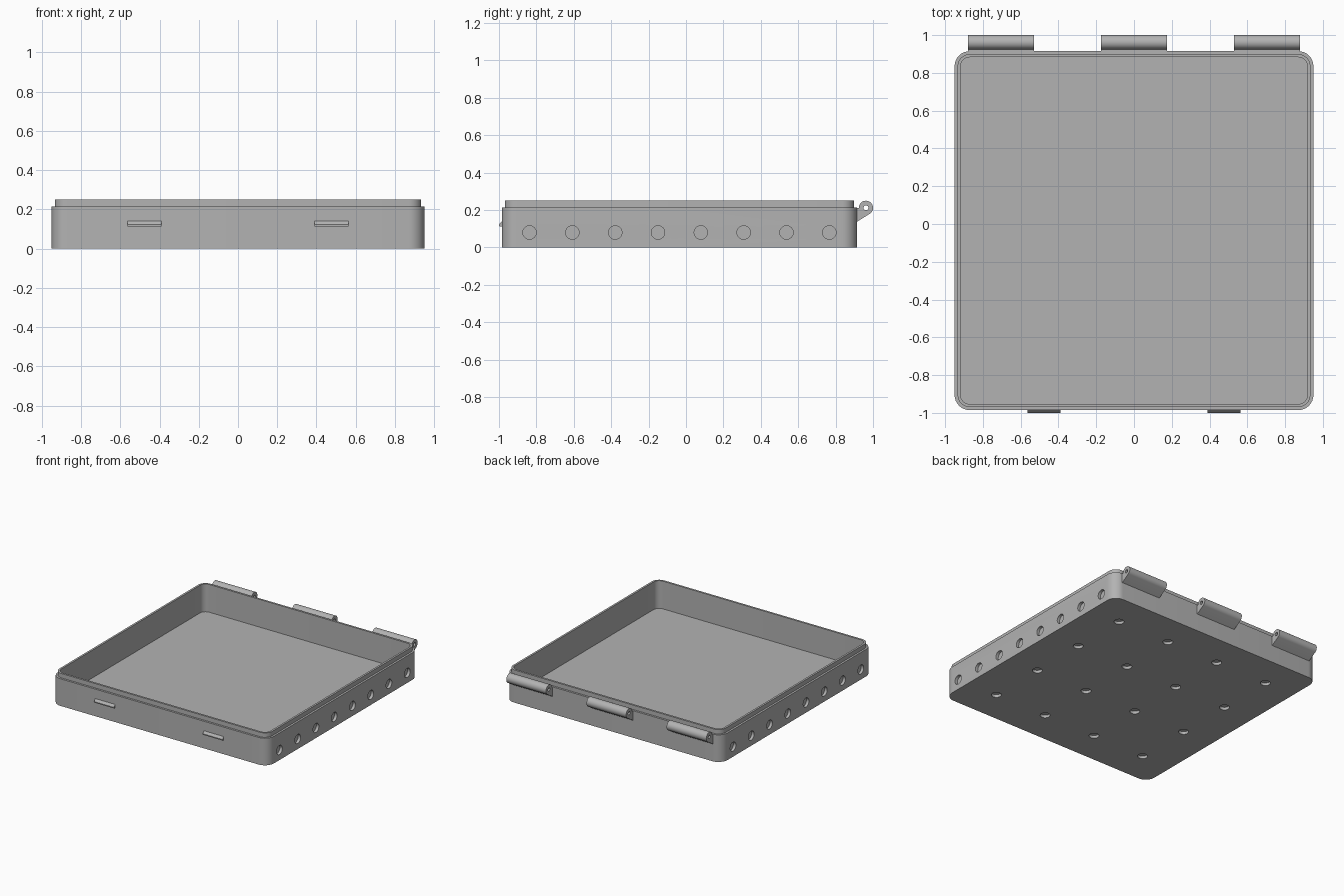
import bpy, bmesh, math
from mathutils import Matrix, Vector

if "Cube" in bpy.data.objects:
    bpy.data.objects.remove(bpy.data.objects["Cube"])

HALF, CY = 0.95, -0.035          # half width and y centre of the tray
BACK, FRONT = CY + HALF, CY - HALF
STEP = 0.229                     # spacing of the magnet holes

grey = bpy.data.materials.new("plain grey")
grey.use_nodes = True
colour = (0.45, 0.45, 0.45, 1)
grey.diffuse_color = colour
grey.node_tree.nodes["Principled BSDF"].inputs["Base Color"].default_value = colour


def finish(name, bm):
    bmesh.ops.recalc_face_normals(bm, faces=bm.faces)
    mesh = bpy.data.meshes.new(name)
    bm.to_mesh(mesh)
    bm.free()
    mesh.materials.append(grey)
    ob = bpy.data.objects.new(name, mesh)
    bpy.context.collection.objects.link(ob)
    return ob


def activate(ob):
    bpy.ops.object.select_all(action='DESELECT')
    ob.select_set(True)
    bpy.context.view_layer.objects.active = ob


def smooth(ob):
    activate(ob)
    bpy.ops.object.shade_smooth_by_angle(angle=math.radians(30))


def cut(ob, cutter):
    activate(ob)
    mod = ob.modifiers.new("cut", 'BOOLEAN')
    mod.operation, mod.solver, mod.object = 'DIFFERENCE', 'EXACT', cutter
    bpy.ops.object.modifier_apply(modifier=mod.name)
    bpy.data.objects.remove(cutter)


def rounded_ring(bm, inset, z, radius=0.08, steps=8):
    r = radius - inset
    c = HALF - radius
    ring = []
    for q in range(4):
        mid = math.pi / 4 + q * math.pi / 2
        ox, oy = math.copysign(c, math.cos(mid)), math.copysign(c, math.sin(mid))
        for i in range(steps + 1):
            a = (q + i / steps) * math.pi / 2
            ring.append(bm.verts.new((ox + r * math.cos(a), CY + oy + r * math.sin(a), z)))
    return ring


def extrude_x(bm, profile, x0, x1):
    a, b = ([bm.verts.new((x, y, z)) for y, z in profile] for x in (x0, x1))
    bm.faces.new(a)
    bm.faces.new(b)
    n = len(a)
    for i in range(n):
        bm.faces.new((a[i], a[(i + 1) % n], b[(i + 1) % n], b[i]))


def add_cylinder(bm, centre, radius, depth, along_x=False):
    turn = Matrix.Rotation(math.pi / 2, 4, 'Y') if along_x else Matrix()
    bmesh.ops.create_cone(bm, cap_ends=True, segments=32, radius1=radius, radius2=radius,
                          depth=depth, matrix=Matrix.Translation(centre) @ turn)


# Tray body: outer wall, stepped rim, inner wall and floor
bm = bmesh.new()
rings = [rounded_ring(bm, i, z) for i, z in
         ((0, 0), (0, 0.215), (0.016, 0.215), (0.016, 0.25), (0.032, 0.25), (0.032, 0.03))]
n = len(rings[0])
for lo, hi in zip(rings, rings[1:]):
    for i in range(n):
        bm.faces.new((lo[i], lo[(i + 1) % n], hi[(i + 1) % n], hi[i]))
bm.faces.new(rings[0])
bm.faces.new(rings[-1])
tray = finish("tray", bm)

# Blind round holes in both sides and the underside
bm = bmesh.new()
for side in (-1, 1):
    for k in range(8):
        add_cylinder(bm, (side * HALF, CY + (k - 3.5) * STEP, 0.08), 0.036, 0.044, True)
for i in range(4):
    for j in range(4):
        add_cylinder(bm, ((i - 1.5) * 2 * STEP, CY + (j - 1.5) * 2 * STEP, 0), 0.036, 0.044)
cut(tray, finish("hole_cutter", bm))
smooth(tray)

# Hinge knuckles: a barrel on a sloping arm, with a pin hole
PIN_Y, PIN_Z, R = 0.962, 0.212, 0.038
for name, x in (("right", -0.704), ("middle", 0), ("left", 0.704)):
    bm = bmesh.new()
    arc = [math.radians(-55 + 235 * i / 28) for i in range(29)]
    profile = [(PIN_Y + R * math.cos(a), PIN_Z + R * math.sin(a)) for a in arc]
    profile += [(BACK - 0.005, PIN_Z), (BACK - 0.005, 0.135)]
    extrude_x(bm, profile, x - 0.174, x + 0.174)
    hinge = finish(name + "_hinge", bm)
    bm = bmesh.new()
    add_cylinder(bm, (x, PIN_Y, PIN_Z), 0.013, 0.5, True)
    cut(hinge, finish("pin_cutter", bm))
    smooth(hinge)

# Latch ridges: small wedges on the front wall
for name, x in (("right", -0.477), ("left", 0.477)):
    bm = bmesh.new()
    extrude_x(bm, [(FRONT + 0.005, 0.142), (FRONT, 0.14), (-1, 0.122), (-1, 0.114),
                   (FRONT, 0.112), (FRONT + 0.005, 0.112)], x - 0.087, x + 0.087)
    finish(name + "_latch_ridge", bm)
